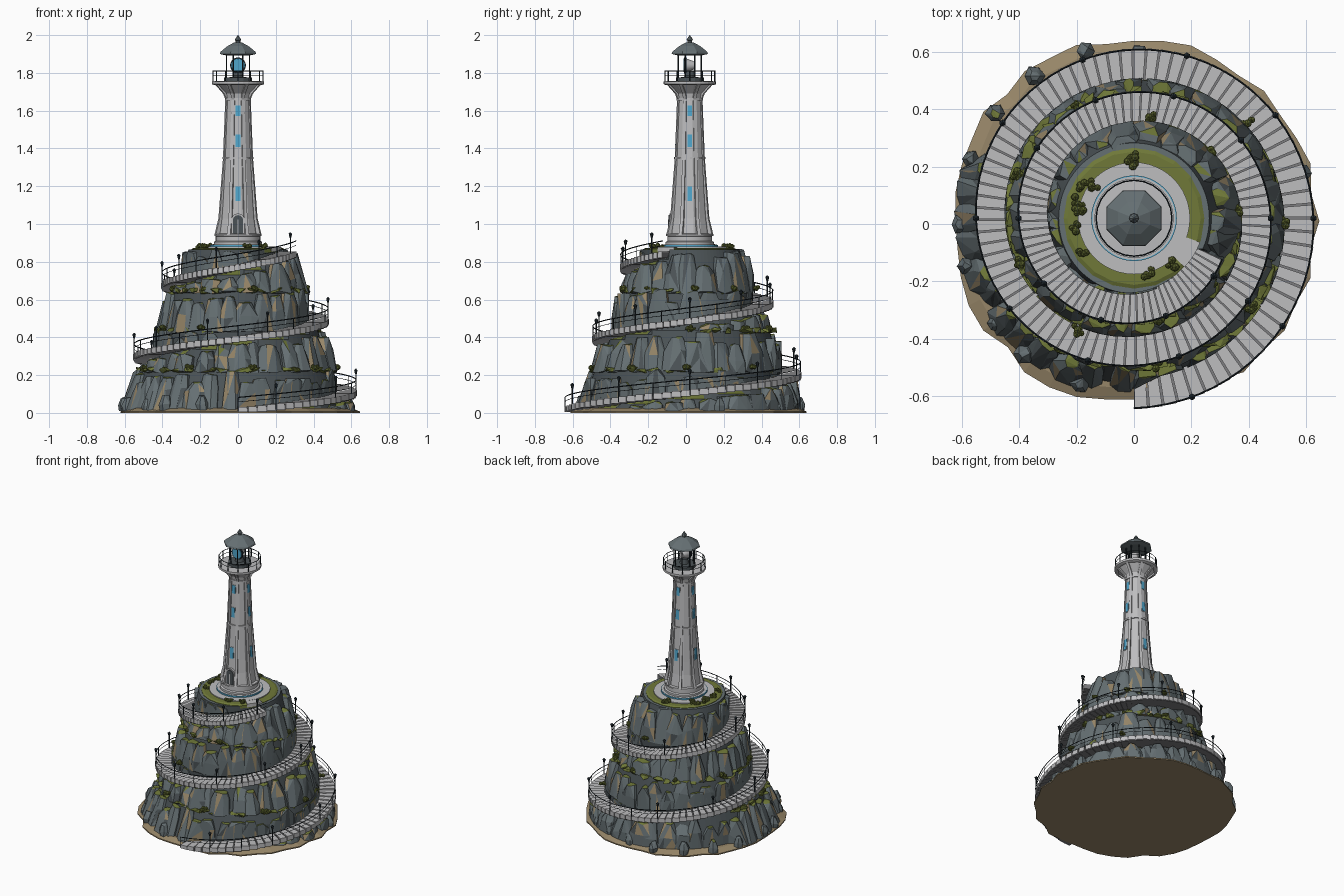
import bpy, bmesh, math, random
from mathutils import Vector, Matrix

random.seed(4)
rnd = random.uniform
if "Cube" in bpy.data.objects:
    bpy.data.objects.remove(bpy.data.objects["Cube"])

CY = 0.02          # axis of the tower and hill
TURN = 785         # degrees climbed by the path
WIDTH = 0.11


def material(name, *rgb):
    m = bpy.data.materials.new(name)
    m.use_nodes = True
    m.diffuse_color = (*rgb, 1)
    m.node_tree.nodes["Principled BSDF"].inputs["Base Color"].default_value = (*rgb, 1)
    return m


SLATE = material("slate rock", .13, .16, .17)
DARK = material("dark rock", .07, .085, .092)
MOSS = material("moss green", .16, .19, .04)
SHRUB = material("shrub green", .1, .12, .025)
SAND = material("sand tan", .31, .24, .14)
STONE = material("light stone", .51, .51, .52)
SEAM = material("grey stone", .2, .2, .21)
IRON = material("black iron", .016, .025, .032)
GLASS = material("blue glass", .08, .38, .6)


def polar(deg, r, z):
    a = math.radians(deg)
    return Vector((r * math.cos(a), CY + r * math.sin(a), z))


def finish(name, bm, *mats, rule=None, smooth=False):
    bmesh.ops.recalc_face_normals(bm, faces=bm.faces)
    bm.normal_update()
    if rule:
        for f in bm.faces:
            f.material_index = rule(f)
    me = bpy.data.meshes.new(name)
    bm.to_mesh(me)
    bm.free()
    for m in mats:
        me.materials.append(m)
    ob = bpy.data.objects.new(name, me)
    bpy.context.collection.objects.link(ob)
    if smooth:
        bpy.ops.object.select_all(action='DESELECT')
        bpy.context.view_layer.objects.active = ob
        ob.select_set(True)
        bpy.ops.object.shade_smooth_by_angle(angle=math.radians(30))


def loft(bm, rings):
    rows = [[bm.verts.new(p) for p in ring] for ring in rings]
    n = len(rows[0])
    for a, b in zip(rows, rows[1:]):
        for i in range(n):
            bm.faces.new((a[i], a[(i + 1) % n], b[(i + 1) % n], b[i]))
    bm.faces.new(rows[0])
    bm.faces.new(rows[-1])


def lathe(name, profile, sides, mat, smooth=False, turn=0):
    bm = bmesh.new()
    loft(bm, [[polar(turn + i * 360 / sides, r, z) for i in range(sides)] for r, z in profile])
    finish(name, bm, mat, smooth=smooth)


def block(bm, a0, a1, r0, r1, z0, z1):
    loft(bm, [[polar(a0, r0, z), polar(a0, r1, z), polar(a1, r1, z), polar(a1, r0, z)] for z in (z0, z1)])


def hull(bm, points):
    vs = [bm.verts.new(p) for p in points]
    out = bmesh.ops.convex_hull(bm, input=vs)
    dead = {g for g in out["geom_interior"] + out["geom_unused"] if isinstance(g, bmesh.types.BMVert)}
    bmesh.ops.delete(bm, geom=list(dead), context='VERTS')


def rod(bm, p, q, r, sides=6, r2=None):
    d = q - p
    M = Matrix.Translation((p + q) / 2) @ d.to_track_quat('Z', 'Y').to_matrix().to_4x4()
    bmesh.ops.create_cone(bm, cap_ends=True, segments=sides, radius1=r,
                          radius2=r if r2 is None else r2, depth=d.length, matrix=M)


# Spiral path measures: t is degrees walked from the front
def path_z(t): return .03 + .38 * t / 360
def path_r(t): return .665 - .148 * t / 360


def passes(deg):
    return [t for t in ((deg + 90) % 360 + 360 * k for k in range(3)) if t <= TURN]


def limit(deg, z):
    ts = passes(deg)
    cover = path_r(ts[0]) - .012 if ts[0] < 250 else 9
    return min([path_r(t) - WIDTH for t in ts if z > path_z(t) - .035], default=cover)


# Rock core with stepped tiers, cut back wherever the path runs
TIERS = [(.02, .23, .595, .52), (.23, .44, .50, .44), (.44, .65, .41, .36), (.65, .865, .345, .28)]
bm = bmesh.new()
rings = []
for z0, z1, r0, r1 in TIERS:
    for j in range(9):
        z, r = z0 + (z1 - z0) * j / 8, r0 + (r1 - r0) * j / 8 - .018
        rings.append([polar(a, min(r, limit(a, z)), z) for a in range(0, 360, 4)])
loft(bm, rings)
finish("rock_core", bm, DARK, MOSS, SLATE,
       rule=lambda f: 0 if f.normal.z < .8 else 2 if f.calc_center_median().z > .8 else 1)

# Jagged cliff slabs on each tier, split where the path crosses
bm = bmesh.new()
for z0, z1, r0, r1 in TIERS:
    count = int(r0 * 64)
    for i in range(count):
        mid = (i + rnd(-.25, .25)) * 360 / count
        half = 360 / count * rnd(.5, .8)
        top = z1 + rnd(-.07, .015)
        bulge = rnd(-.008, .022)
        spans, low = [], z0 - .01
        for c in [path_z(t) for t in passes(mid) if z0 < path_z(t) - .01 < top]:
            spans.append((low, c - .045))
            low = c - .01
        spans.append((low, top))
        for a, b in spans:
            if b - a < .04:
                continue
            pts = []
            for z, w in ((a, 1), ((a + b) / 2 + rnd(-.03, .03), .95), (b - rnd(0, .025), rnd(.35, .75))):
                base = r0 + (r1 - r0) * (z - z0) / (z1 - z0) + bulge
                for s, out in ((-1, -.06), (-1, -.008), (-.4, .012), (.45, .01), (1, -.01), (1, -.06)):
                    ang = mid + s * half * w
                    r = base + out + rnd(-.007, .007)
                    pts.append(polar(ang, min(r, limit(ang, z) + .006), z + rnd(-.01, .006) * (z > .03)))
            hull(bm, pts)


def cliff_colour(f):
    c = f.calc_center_median()
    if f.normal.z > .68:
        return 0 if c.z > .8 and random.random() < .6 else 2
    roll = random.random()
    return 3 if roll < .1 else 1 if roll < .17 else 0


finish("cliff_slabs", bm, SLATE, DARK, MOSS, SAND, rule=cliff_colour)

# Moss clumps and shrubs along the ledges and summit
moss, shrubs = bmesh.new(), bmesh.new()


def shrub(p, size):
    for _ in range(6):
        off = Vector((rnd(-1, 1), rnd(-1, 1), rnd(.2, 1))) * size
        bmesh.ops.create_icosphere(shrubs, subdivisions=1, radius=size * rnd(.65, 1),
                                   matrix=Matrix.Translation(p + off) @ Matrix.Rotation(rnd(0, 3), 4, 'Z'))


for z0, z1, r0, r1 in TIERS[:3]:
    for i in range(36):
        a = i * 10 + rnd(-4, 4)
        if limit(a, z1 + .03) < r1 - .03:
            continue
        pts = [polar(a + rnd(-5, 5), min(r1 + rnd(-.04, .022), limit(a, z1)), z1 + rnd(-.02, .014)) for _ in range(11)]
        hull(moss, pts)
        if i % 4 == 0:
            shrub(polar(a, r1 - .005, z1), .016)
for x, y in ((-.01, .21), (-.01, .235), (-.14, .14), (-.175, .135), (-.2, .08), (-.19, .05), (-.2, -.01),
             (-.18, -.1), (.05, -.17), (.13, -.14)):
    shrub(Vector((x, y, .872)), .016)
finish("ledge_moss", moss, MOSS)
finish("shrubs", shrubs, SHRUB)

# Sandy shore and loose boulders
shore = [rnd(.62, .65) for _ in range(40)]
bm = bmesh.new()
loft(bm, [[polar(i * 9, r * s, z) - Vector((0, CY * .5, 0)) for i, r in enumerate(shore)]
          for s, z in ((1, 0), (1, .008), (.93, .025))])
finish("sand_shore", bm, SAND)

bm = bmesh.new()
for a in (15, 34, 52, 70, 88, 106, 125, 143, 160, 182, 196, 217, 231, 252):
    c = polar(a, .57 if 20 < a < 100 else .605, .01)
    s = rnd(.032, .042)
    ring = [Vector((math.cos(k * 1.05), math.sin(k * 1.05), 0)) for k in range(6)]
    pts = [c + v * s * rnd(.7, 1) * w + Vector((0, 0, h * s * rnd(.85, 1.1)))
           for w, h in ((.95, 0), (1, .9), (.5, 1.9)) for v in ring]
    hull(bm, pts)


def boulder_colour(f):
    c = f.calc_center_median()
    return 1 if f.normal.z > .7 and c.x < -.44 and c.y > .3 else 0


finish("shore_boulders", bm, SLATE, MOSS, rule=boulder_colour)

# Spiral path: deck below, planks above
deck, planks = bmesh.new(), bmesh.new()
STEP = TURN / 174
for i in range(174):
    t = i * STEP
    a, r, z = t - 90, path_r(t + STEP / 2), path_z(t)
    block(deck, a, a + STEP, r - WIDTH, r - .004, max(z - .034, .004), z - .006)
    block(planks, a + .2, a + STEP * .9, r - WIDTH, r, max(z - .03, .006), z)
finish("path_deck", deck, SEAM)
finish("path_planks", planks, STONE)

# Outer railing with posts and lantern posts
rail = bmesh.new()
for h, thick in ((.052, .003), (.028, .0015)):
    pts = [polar(t - 90, path_r(t) - .004, path_z(t) + h) for t in range(0, TURN + 1, 5)]
    for p, q in zip(pts, pts[1:]):
        rod(rail, p, q, thick, 4)
for t in range(0, TURN, 18):
    p = polar(t - 90, path_r(t) - .004, path_z(t) - .02)
    rod(rail, p, p + Vector((0, 0, .072)), .0025, 4)
for t in range(18, TURN, 36):
    p = polar(t - 90, path_r(t) - .004, path_z(t) - .03)
    for z0, z1, ra, rb in ((0, .115, .0035, .0035), (.11, .13, .005, .01), (.13, .139, .012, .002)):
        rod(rail, p + Vector((0, 0, z0)), p + Vector((0, 0, z1)), ra, 6, rb)
finish("path_railing", rail, IRON)

# Summit
lathe("summit_moss", [(.245, .85), (.245, .868), (.232, .874)], 20, MOSS)
lathe("plaza", [(.195, .86), (.195, .88)], 48, STONE)
bm = bmesh.new()
for a in range(-44, -20, 8):
    block(bm, a, a + 8, .15, .245, .855, .879)
finish("plaza_landing", bm, STONE)

# Tower
lathe("tower_plinth", [(.145, .875), (.145, .892), (.128, .892), (.128, .905), (.118, .91),
                       (.118, .935), (.125, .937), (.125, .947), (.1, .95)], 48, STONE, True)
lathe("plinth_blue_ring", [(.149, .881), (.149, .89)], 48, GLASS)
SHAFT = [(.11, .94), (.097, 1.03), (.09, 1.12), (.077, 1.35), (.064, 1.66), (.07, 1.69), (.115, 1.735), (.125, 1.738)]


def shaft_r(z):
    for (ra, za), (rb, zb) in zip(SHAFT, SHAFT[1:]):
        if za <= z <= zb:
            return ra + (rb - ra) * (z - za) / (zb - za)


lathe("tower_shaft", SHAFT, 16, STONE, turn=11.25)
for z in (1.35, 1.66):
    r = shaft_r(z) + .006
    lathe("tower_band", [(r, z - .006), (r, z + .006)], 24, STONE)
bm = bmesh.new()
for i in range(8):
    a = 22.5 + i * 45
    loft(bm, [[polar(a + s * math.degrees(.008 / r), r + d, z) for s, d in ((-1, -.015), (-1, e), (1, e), (1, -.015))]
              for r, z, e in ((.11, .945, .021), (.097, 1.03, .012), (.077, 1.35, .006),
                              (.064, 1.66, .006), (.07, 1.69, .012), (.115, 1.735, .01))])
finish("tower_ribs", bm, STONE)

# Windows on four sides, arched front door
glass, frames = bmesh.new(), bmesh.new()
for a in range(0, 360, 90):
    for z, h in ((1.16, .038), (1.44, .033), (1.60, .028)):
        for m, w, e, hh in ((frames, .0145, .002, h + .003), (glass, .012, .004, h)):
            loft(m, [[polar(a + s * math.degrees(w / shaft_r(y)), shaft_r(y) + d, y)
                      for s, d in ((-1, -.01), (-1, e), (1, e), (1, -.01))] for y in (z - hh, z + hh)])
finish("window_frames", frames, STONE)
finish("window_panes", glass, GLASS)
for name, w, depth, mat in (("door_surround", .036, .118, STONE), ("door", .027, .122, DARK),
                            ("door_mullion", .003, .125, STONE)):
    arch = [(-w, .945), (w, .945)] + [(w * math.cos(k * math.pi / 8), 1.02 + w * math.sin(k * math.pi / 8)) for k in range(9)]
    bm = bmesh.new()
    loft(bm, [[Vector((x, CY - y, z)) for x, z in arch] for y in (.07, depth - .01)])
    finish(name, bm, mat)

# Gallery with railing
lathe("gallery_floor", [(.125, 1.735), (.138, 1.74), (.138, 1.755), (.1, 1.757)], 32, STONE)
bm = bmesh.new()
for h, r in ((1.81, .0025), (1.785, .002)):
    for a in range(0, 360, 15):
        rod(bm, polar(a, .132, h), polar(a + 15, .132, h), r, 4)
for a in range(0, 360, 30):
    rod(bm, polar(a, .132, 1.75), polar(a, .132, 1.813), .003, 6)

# Lantern room: posts, roof and beacon
for i in range(8):
    rod(bm, polar(22.5 + i * 45, .066, 1.755), polar(22.5 + i * 45, .066, 1.9), .004, 6)
finish("gallery_railing_and_posts", bm, IRON)
lathe("lantern_base", [(.074, 1.755), (.074, 1.775), (.03, 1.778), (.022, 1.81)], 16, DARK)
lathe("lantern_roof", [(.07, 1.893), (.104, 1.9), (.1, 1.912), (.06, 1.942), (.02, 1.962)], 8, SLATE, turn=22.5)
lathe("roof_finial", [(.012, 1.96), (.012, 1.97), (.017, 1.974), (.012, 1.984), (.001, 2.0)], 8, SLATE)
for name, y0, y1, ra, rb, mat in (("beacon_body", .03, -.02, .018, .037, STONE), ("beacon_rim", -.018, -.03, .042, .042, IRON),
                                  ("beacon_lens", -.025, -.034, .037, .035, GLASS)):
    bm = bmesh.new()
    rod(bm, Vector((0, CY + y0, 1.84)), Vector((0, CY + y1, 1.84)), ra, 20, rb)
    finish(name, bm, mat, smooth=True)
